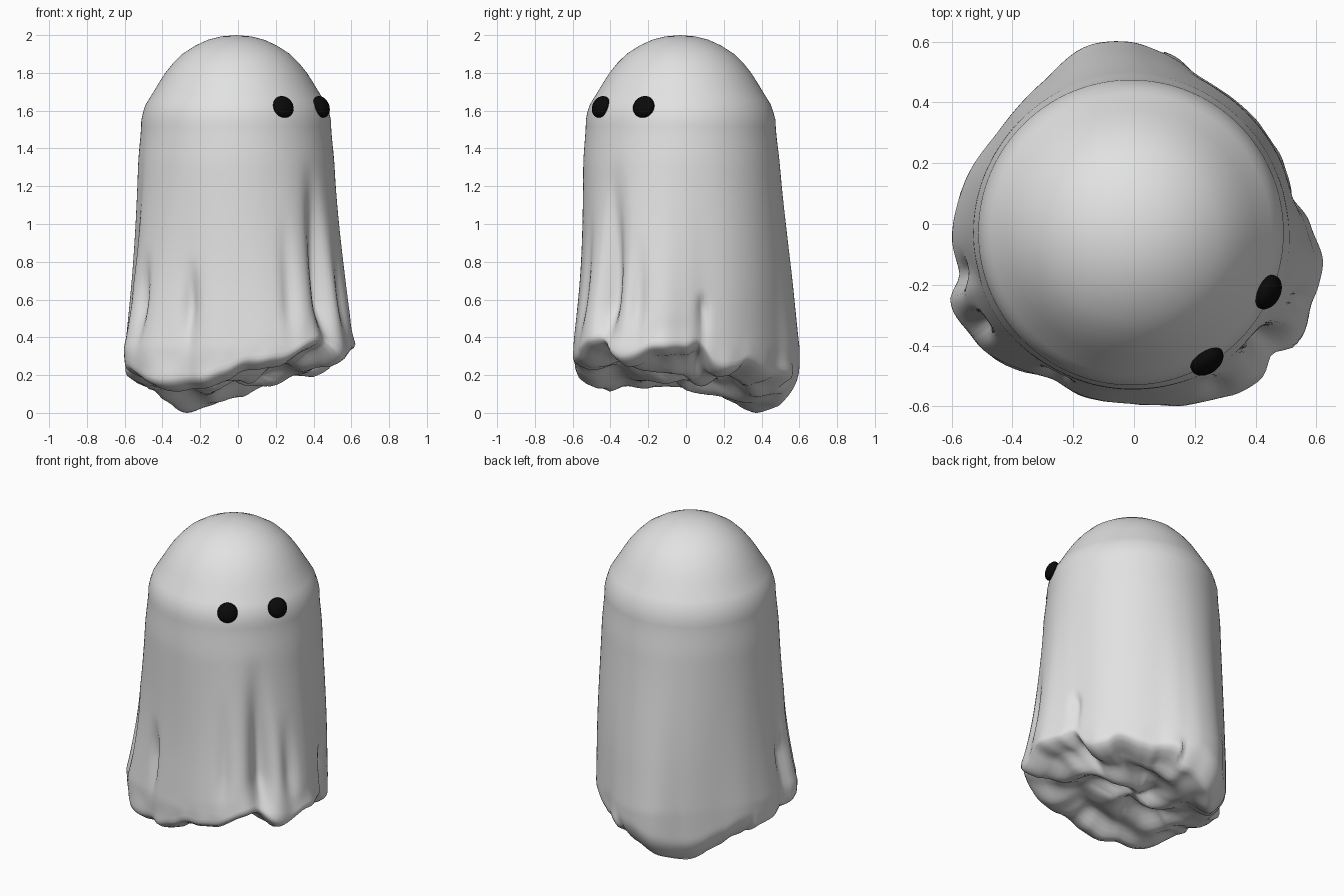
import bpy, bmesh, math
from mathutils import Vector, noise

if "Cube" in bpy.data.objects:
    bpy.data.objects.remove(bpy.data.objects["Cube"])

def material(name, c):
    m = bpy.data.materials.new(name)
    m.diffuse_color = (*c, 1)
    m.use_nodes = True
    m.node_tree.nodes["Principled BSDF"].inputs["Base Color"].default_value = m.diffuse_color
    return m

cloth = material("pale cloth", (0.75, 0.76, 0.75))
black = material("black", (0.003, 0.003, 0.003))

def sstep(a, b, x):
    t = min(1, max(0, (x - a) / (b - a)))
    return t * t * (3 - 2 * t)

def around(table, deg):
    """Periodic Catmull-Rom lookup of (angle, value) pairs, with limited slopes."""
    n = len(table)
    deg %= 360
    i = max(k for k in range(n) if table[k][0] <= deg)
    def pt(k):
        return table[k % n][0] + 360 * (k // n), table[k % n][1]
    (a0, v0), (a1, v1), (a2, v2), (a3, v3) = (pt(i + d) for d in (-1, 0, 1, 2))
    t = (deg - a1) / (a2 - a1)
    m1 = (v2 - v0) / (a2 - a0) * (a2 - a1) * .8
    m2 = (v3 - v1) / (a3 - a1) * (a2 - a1) * .8
    return ((2*t**3 - 3*t*t + 1) * v1 + (t**3 - 2*t*t + t) * m1
            + (3*t*t - 2*t**3) * v2 + (t**3 - t*t) * m2)

# Hem height and hem radius around the sheet
HEM = [(0, .31), (8, .33), (18, .22), (32, .20), (40, .24), (55, .19), (72, .17), (90, .11),
       (110, .04), (127, .01), (145, .06), (165, .13), (182, .16), (205, .20), (222, .14),
       (243, .13), (258, .16), (272, .22), (290, .25), (302, .30), (315, .35), (328, .25), (343, .31)]
RAD = [(0, .575), (11, .535), (25, .53), (45, .525), (65, .53), (80, .57), (92, .60),
       (105, .605), (123, .555), (145, .54), (167, .575), (185, .60), (196, .60), (203, .655),
       (218, .65), (240, .585), (256, .59), (270, .592), (286, .62), (303, .665), (319, .67),
       (332, .655), (348, .63)]
# Creases: angle, width, depth, top z
CREASE = [(243, 4, .045, .85), (213, 4, .05, .9), (197, 4, .03, .7), (318, 6, .10, 1.4),
          (297, 4, .025, 1.15), (10, 3, .03, .65), (335, 4, .03, 1.0)]
DOME = [(1.993, .08), (1.975, .15), (1.945, .215), (1.90, .285), (1.85, .335), (1.80, .375),
        (1.75, .407), (1.70, .437), (1.66, .462), (1.63, .480), (1.59, .493)]
N, BODY, UNDER = 180, 50, 16

def radius(deg, z, hem):
    k = min(1, max(0, (1.55 - z) / (1.55 - max(hem, .35))))
    r = .502 + .012 * sstep(1.55, 1.3, z) 
    r += (around(RAD, deg) - r) * k ** 1.55
    for a, w, d, top in CREASE:
        delta = (deg - a + 180) % 360 - 180
        # creases open up downwards and fade again at the hem
        r -= d * math.exp(-(delta / w) ** 2) * sstep(top, .55, z) * (1 - .85 * sstep(.6, .3, z))
    return r

def sheet_rows(deg):
    """Points from the crown down to the hem and under it to the middle."""
    th = math.radians(deg)
    c, s = math.cos(th), math.sin(th)
    hem = around(HEM, deg)
    hem += .018 * noise.noise(Vector((c * 6, s * 6, 1))) * (hem > .04)
    out = []
    for z, r in DOME:
        out.append(Vector((r * c - .01, r * s - .03, z)))
    for i in range(BODY + 1):
        u = (i / BODY)
        u = u * (1.25 - .25 * u)
        z = 1.55 + (hem - 1.55) * u
        k = sstep(1.55, .6, z)
        r = radius(deg, z, hem)
        # crumple just above the hem, then tuck in
        low = sstep(.22, .04, z - hem) * (.3 if 80 < deg < 170 else 1)
        r += low * .013 * noise.noise(Vector((c * 5, s * 5, z * 7)))
        r -= .09 * max(0, 1 - (z - hem) / (.16 if 80 < deg < 170 else .06)) ** 2
        out.append(Vector((r * c - .01 * (1 - k), r * s - .028 * (1 - k), z)))
    r0 = r
    for i in range(1, UNDER):
        q = 1 - i / UNDER
        # swirling bunched cloth underneath
        x, y = r0 * q * c, r0 * q * s
        base = .18 + .12 * x - .16 * y
        swirl = .035 * math.sin(3 * th + 8 * q) + .035 * noise.noise(Vector((x * 5, y * 5, 4)))
        f = sstep(1, .6, q)
        z = hem + (base - hem) * f + swirl * f * sstep(0, .25, q)
        out.append(Vector((x, y, max(.01, z))))
    return out

# Draped sheet
bm = bmesh.new()
cols = [[bm.verts.new(p) for p in sheet_rows(360 * i / N)] for i in range(N)]
crown = bm.verts.new((-.01, -.03, 2))
middle = bm.verts.new((0, 0, .18))
for i in range(N):
    a, b = cols[i], cols[(i + 1) % N]
    bm.faces.new((crown, a[0], b[0]))
    bm.faces.new((middle, b[-1], a[-1]))
    for j in range(len(a) - 1):
        bm.faces.new((a[j], a[j + 1], b[j + 1], b[j]))
low = min(v.co.z for v in bm.verts)
for v in bm.verts:
    v.co.z -= low * max(0, 1 - v.co.z / .6)
bmesh.ops.recalc_face_normals(bm, faces=bm.faces)
me = bpy.data.meshes.new("draped_sheet")
bm.to_mesh(me)
bm.free()
me.materials.append(cloth)
for p in me.polygons:
    p.use_smooth = True
bpy.context.collection.objects.link(bpy.data.objects.new("draped_sheet", me))

# Eyes: flattened balls lying on the brow, facing the front right
for name, x, y in (("eye_left", .240, -.450), ("eye_right", .440, -.224)):
    bpy.ops.mesh.primitive_uv_sphere_add(segments=32, ring_count=16, radius=1, location=(x, y, 1.62))
    eye = bpy.context.object
    eye.name = name
    eye.scale = (.06, .06, .038)
    # both lie nearly parallel, turned towards the same diagonal
    out = Vector((x + .15, y - .08, 0)).normalized() + Vector((0, 0, .4))
    eye.rotation_euler = out.to_track_quat('Z', 'Y').to_euler()
    eye.data.materials.append(black)
    bpy.ops.object.shade_smooth()
